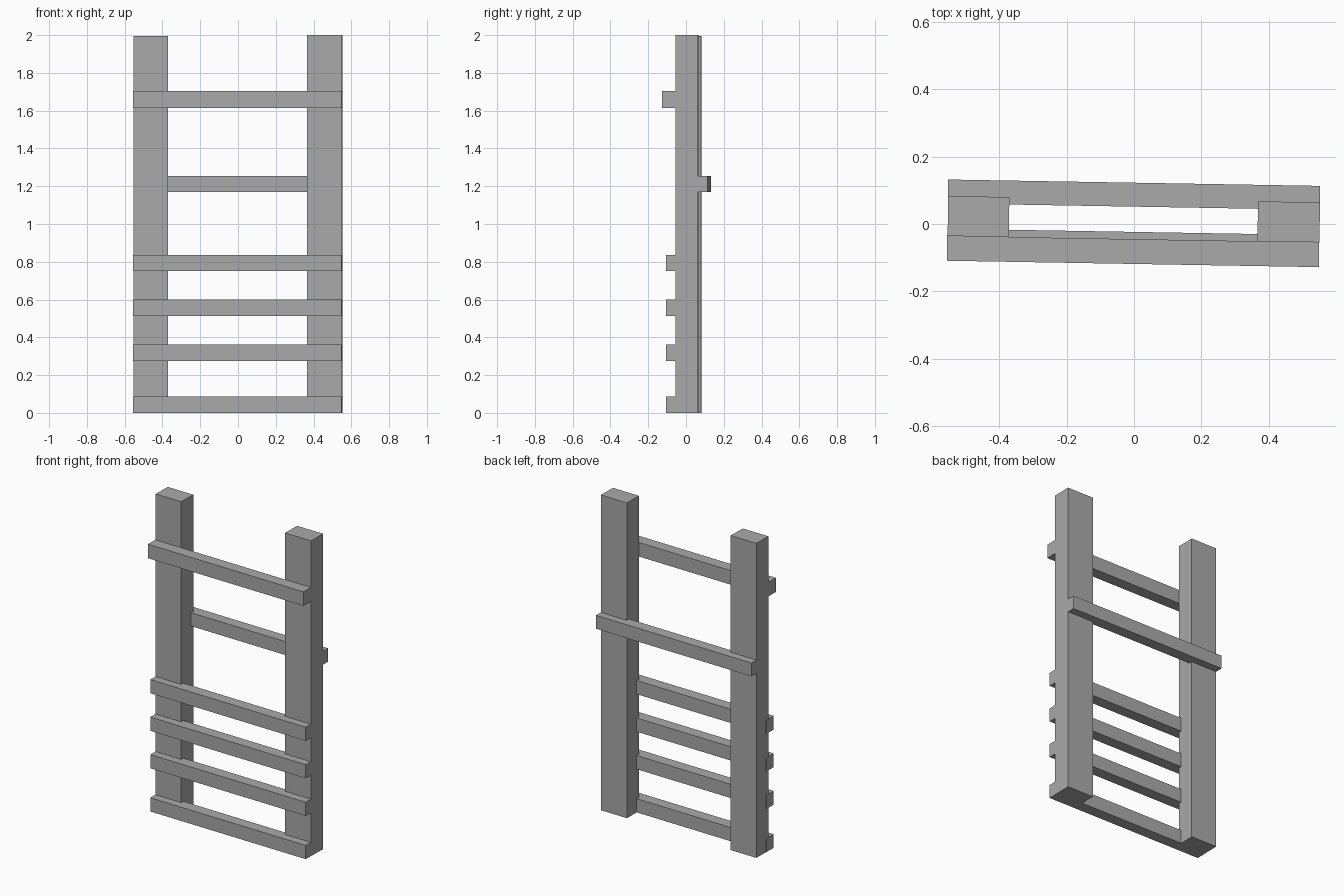
import bpy, bmesh, math
from mathutils import Matrix

if "Cube" in bpy.data.objects:
    bpy.data.objects.remove(bpy.data.objects["Cube"])

grey = bpy.data.materials.new("plain grey")
grey.diffuse_color = (0.4, 0.4, 0.4, 1)
grey.use_nodes = True
grey.node_tree.nodes["Principled BSDF"].inputs["Base Color"].default_value = grey.diffuse_color

# The whole frame is turned very slightly about the vertical axis
TURN = Matrix.Rotation(math.radians(-0.98), 4, 'Z')


def beam(name, x, y, z):
    """Box spanning the given (min, max) ranges, turned with the frame."""
    bm = bmesh.new()
    bmesh.ops.create_cube(bm, size=1)
    for v in bm.verts:
        v.co = [r[0] if c < 0 else r[1] for c, r in zip(v.co, (x, y, z))]
    mesh = bpy.data.meshes.new(name)
    bm.to_mesh(mesh)
    bm.free()
    mesh.transform(TURN)
    mesh.materials.append(grey)
    obj = bpy.data.objects.new(name, mesh)
    bpy.context.collection.objects.link(obj)


# Upright posts
POST_Y = (-0.045, 0.0735)
beam("left_post", (-0.5525, -0.371), POST_Y, (0, 1.995))
beam("right_post", (0.367, 0.551), POST_Y, (0, 2.0))

# Lower rungs, let into the front of the posts
SPAN = (-0.5535, 0.5505)
for i, z in enumerate((0.0, 0.274, 0.512, 0.75)):
    beam(f"lower_rung_{i + 1}", SPAN, (-0.096, -0.0235), (z, z + 0.087))

# Top rung resting on the front faces, back rail let into the rear
beam("top_rung", SPAN, (-0.1185, -0.045), (1.615, 1.704))
beam("back_rail", SPAN, (0.0515, 0.1225), (1.17, 1.255))
